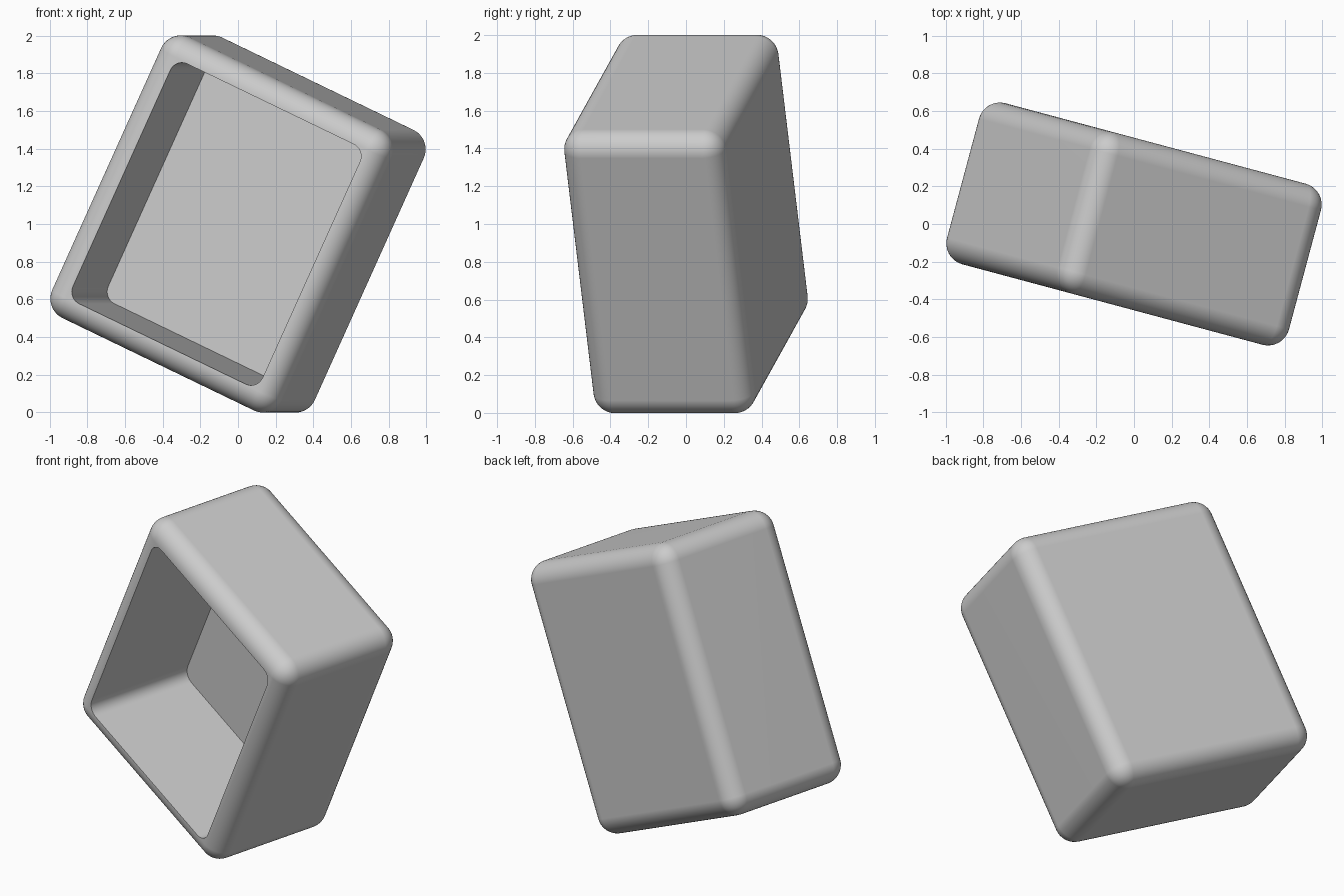
import bpy
import bmesh
from math import radians
from mathutils import Matrix, Vector

default_cube = bpy.data.objects.get("Cube")
if default_cube:
    bpy.data.objects.remove(default_cube, do_unlink=True)

WIDTH, DEPTH, HEIGHT = 1.39, 0.885, 1.645
WALL, BACK = 0.12, 0.16
POSE = (Matrix.Translation((0, 0, 1))
        @ Matrix.Rotation(radians(-15), 4, 'Z')
        @ Matrix.Rotation(radians(25), 4, 'Y'))

grey = bpy.data.materials.new("light grey")
grey.use_nodes = True
grey.diffuse_color = (0.6, 0.6, 0.6, 1)
grey.node_tree.nodes["Principled BSDF"].inputs["Base Color"].default_value = (0.6, 0.6, 0.6, 1)


def rounded_box(name, size, centre, radius, segments, only_depth_edges=False):
    """Box with rounded edges; optionally only those running front to back."""
    bm = bmesh.new()
    bmesh.ops.create_cube(bm, size=1)
    bmesh.ops.scale(bm, vec=size, verts=bm.verts)
    edges = [e for e in bm.edges if not only_depth_edges
             or abs(e.verts[0].co.y - e.verts[1].co.y) > 0.1]
    bmesh.ops.bevel(bm, geom=edges, offset=radius, segments=segments,
                    profile=0.5, affect='EDGES')
    bmesh.ops.translate(bm, vec=Vector(centre), verts=bm.verts)
    mesh = bpy.data.meshes.new(name)
    bm.to_mesh(mesh)
    bm.free()
    mesh.materials.append(grey)
    obj = bpy.data.objects.new(name, mesh)
    bpy.context.collection.objects.link(obj)
    obj.matrix_world = POSE
    return obj


# Outer shell and the cavity cut from its front
shell = rounded_box("open_box", (WIDTH, DEPTH, HEIGHT), (0, 0, 0), 0.115, 10)
cavity_size = (WIDTH - 2 * WALL, DEPTH, HEIGHT - 2 * WALL)
cavity = rounded_box("cavity_cutter", cavity_size, (0, -BACK, 0), 0.07, 8, True)
cavity.hide_render = True

cut = shell.modifiers.new("cavity", 'BOOLEAN')
cut.operation = 'DIFFERENCE'
cut.solver = 'EXACT'
cut.object = cavity

bpy.context.view_layer.update()
bpy.ops.object.select_all(action='DESELECT')
shell.select_set(True)
bpy.context.view_layer.objects.active = shell
bpy.ops.object.modifier_apply(modifier=cut.name)
bpy.data.objects.remove(cavity, do_unlink=True)

# Smooth rounded edges, flat panels, crisp cavity rim
bpy.ops.object.shade_smooth_by_angle(angle=radians(30))
weighted = shell.modifiers.new("flat_panels", 'WEIGHTED_NORMAL')
weighted.keep_sharp = True
